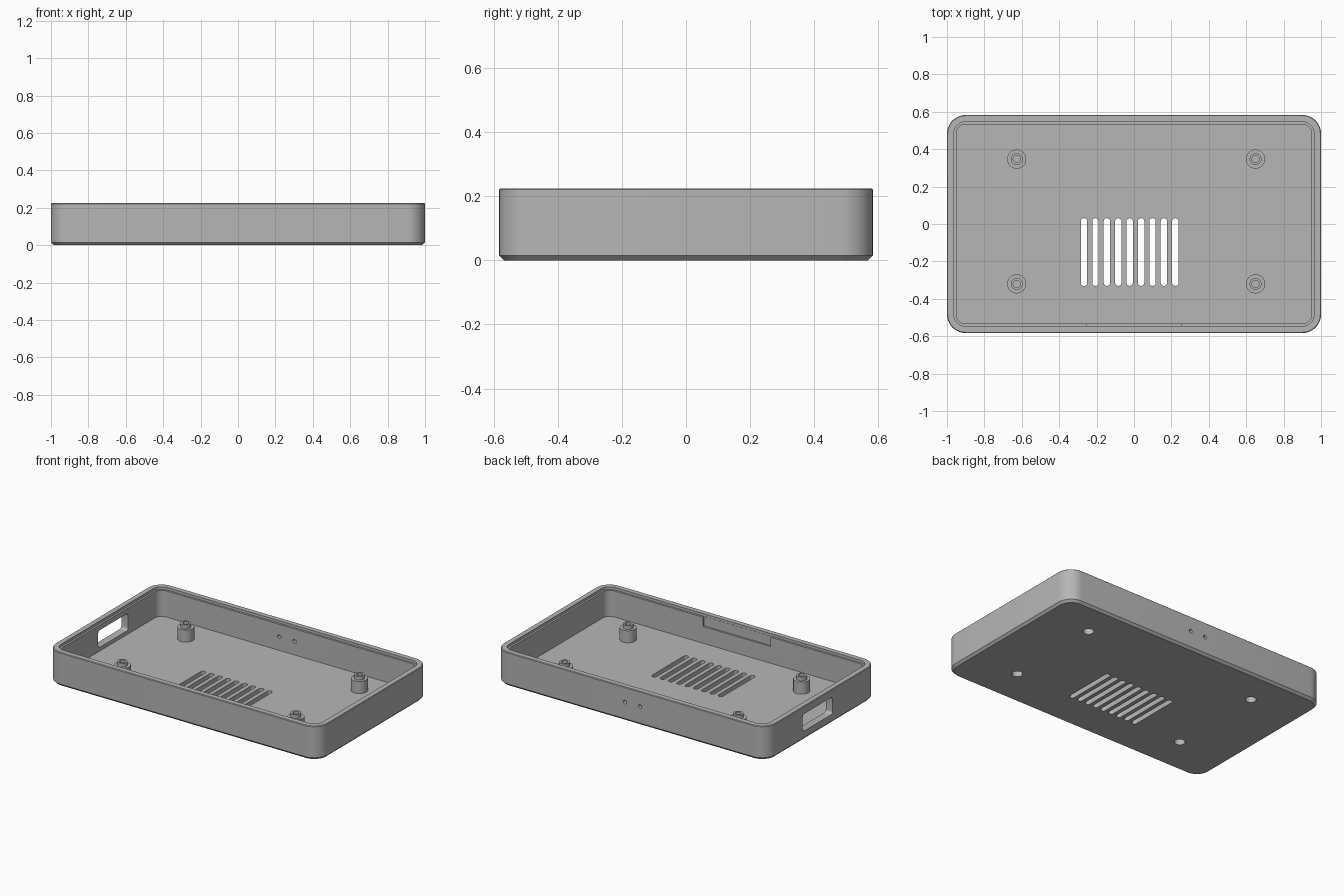
import bpy, bmesh, math
from mathutils import Matrix

if "Cube" in bpy.data.objects:
    bpy.data.objects.remove(bpy.data.objects["Cube"], do_unlink=True)

HX, HY, TOP, FLOOR = 1.0, 0.583, 0.225, 0.035
POSTS = [(x, y) for x in (-0.627, 0.65) for y in (-0.32, 0.347)]

grey = bpy.data.materials.new("grey plastic")
grey.use_nodes = True
colour = (0.47, 0.47, 0.47, 1)
grey.diffuse_color = colour
grey.node_tree.nodes["Principled BSDF"].inputs["Base Color"].default_value = colour


def make(name, bm):
    bmesh.ops.recalc_face_normals(bm, faces=bm.faces)
    mesh = bpy.data.meshes.new(name)
    bm.to_mesh(mesh)
    bm.free()
    mesh.materials.append(grey)
    ob = bpy.data.objects.new(name, mesh)
    bpy.context.collection.objects.link(ob)
    return ob


def rounded_rect(hx, hy, r, steps=10):
    pts = []
    for q, (sx, sy) in enumerate([(1, 1), (-1, 1), (-1, -1), (1, -1)]):
        for i in range(steps + 1):
            a = math.radians(90) * (q + i / steps)
            pts.append((sx * (hx - r) + r * math.cos(a), sy * (hy - r) + r * math.sin(a)))
    return pts


def loft(bm, rings):
    """Skin closed rings of points and cap both ends."""
    loops = [[bm.verts.new(p) for p in ring] for ring in rings]
    n = len(loops[0])
    for a, b in zip(loops, loops[1:]):
        for i in range(n):
            j = (i + 1) % n
            bm.faces.new((a[i], a[j], b[j], b[i]))
    bm.faces.new(loops[0])
    bm.faces.new(loops[-1])


def prism(bm, hx, hy, r, depth, matrix):
    """Rounded bar, centred on the matrix origin, along its local z."""
    outline = rounded_rect(hx, hy, r, 6)
    loft(bm, [[matrix @ Matrix.Translation((x, y, z)).to_translation() for x, y in outline]
              for z in (-depth / 2, depth / 2)])


def smooth(ob):
    bpy.ops.object.select_all(action="DESELECT")
    ob.select_set(True)
    bpy.context.view_layer.objects.active = ob
    bpy.ops.object.shade_smooth_by_angle(angle=math.radians(30))


# Tray shell: chamfered foot, wall, rim, lid ledge and floor, as (inset, height)
section = [(0.015, 0), (0, 0.015), (0, TOP - 0.004), (0.004, TOP), (0.037, TOP),
           (0.037, 0.208), (0.05, 0.208), (0.05, FLOOR)]
bm = bmesh.new()
loft(bm, [[(x, y, z) for x, y in rounded_rect(HX - d, HY - d, 0.1 - d)] for d, z in section])
tray = make("case_tray", bm)

# Cutters for every opening
bm = bmesh.new()
for i in range(9):  # vent slots
    prism(bm, 0.017, 0.181, 0.0165, 0.1, Matrix.Translation((-0.267 + 0.061 * i, -0.15, 0.02)))
for x, y in POSTS:  # screw holes from below
    prism(bm, 0.033, 0.033, 0.0329, 0.1, Matrix.Translation((x, y, 0.01)))
# connector window in the right wall
prism(bm, 0.057, 0.157, 0.018, 0.2,
      Matrix.Translation((-HX, 0.045, 0.117)) @ Matrix.Rotation(math.radians(90), 4, "Y"))
for x in (-0.07, 0.042):  # indicator holes in the back wall
    prism(bm, 0.012, 0.012, 0.0119, 0.2,
          Matrix.Translation((x, HY, 0.125)) @ Matrix.Rotation(math.radians(90), 4, "X"))
# shallow notch inside the front wall
prism(bm, 0.25, 0.05, 0.001, 0.12, Matrix.Translation((0, 0.05 - HY + 0.038, 0.206)))
cutter = make("opening_cutter", bm)
cutter.hide_render = True

mod = tray.modifiers.new("openings", "BOOLEAN")
mod.operation, mod.solver, mod.object = "DIFFERENCE", "EXACT", cutter
bpy.context.view_layer.objects.active = tray
bpy.ops.object.modifier_apply(modifier=mod.name)
bpy.data.objects.remove(cutter, do_unlink=True)
smooth(tray)

# Stepped board posts with a blind pilot hole and a hollow foot
post = [(0.033, 0.06), (0.033, FLOOR), (0.051, FLOOR), (0.051, 0.115), (0.032, 0.115),
        (0.032, 0.14), (0.019, 0.14), (0.019, 0.07)]
for n, (px, py) in enumerate(POSTS):
    bm = bmesh.new()
    angles = [math.tau * i / 32 for i in range(32)]
    loft(bm, [[(px + r * math.cos(a), py + r * math.sin(a), z) for a in angles] for r, z in post])
    smooth(make(f"board_post_{n + 1}", bm))
